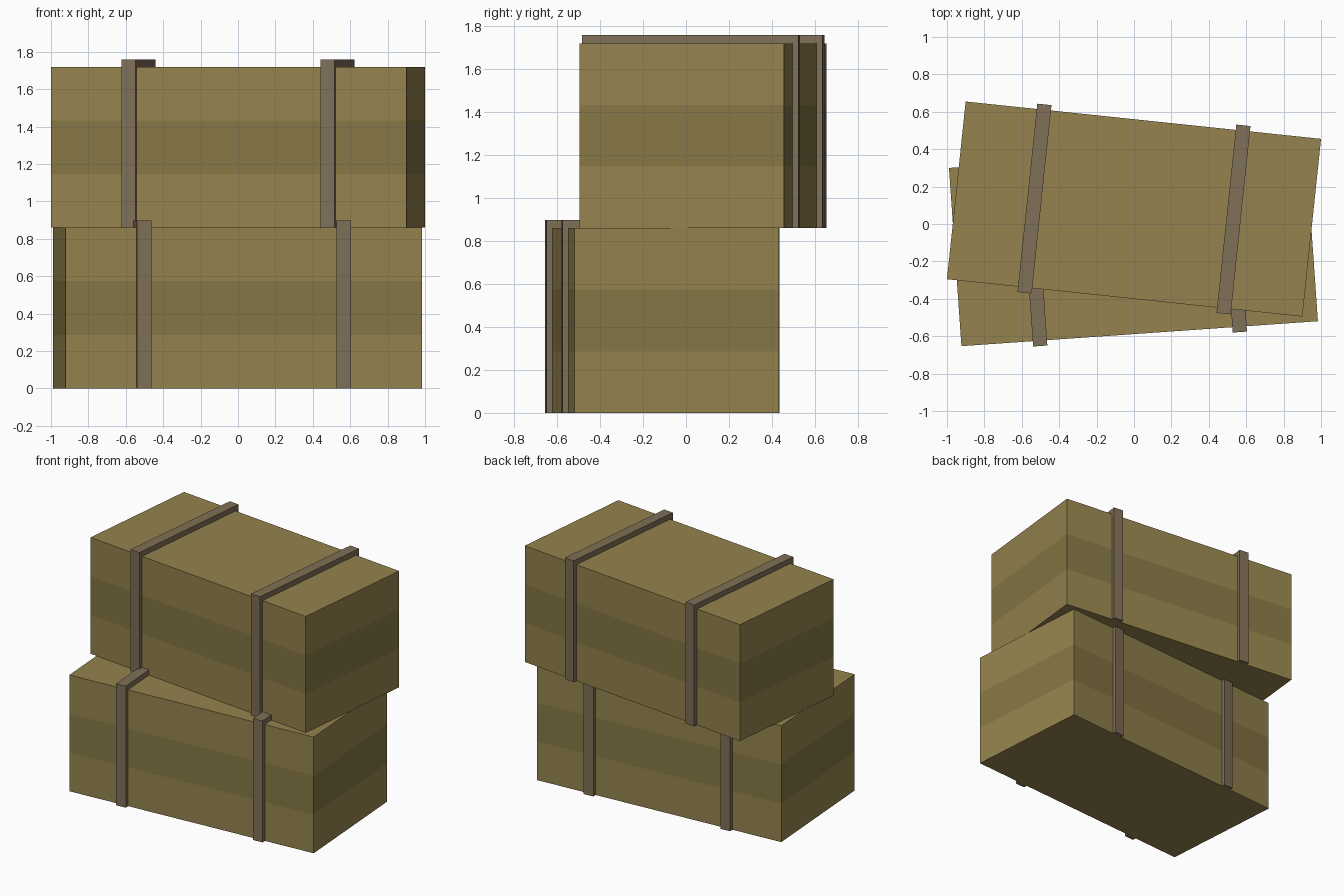
import bpy, bmesh
from math import radians

if "Cube" in bpy.data.objects:
    bpy.data.objects.remove(bpy.data.objects["Cube"])

S = 0.9553                       # half length of a bale
L, W, H = 2 * S, S, 0.9 * S      # bale length, width, height
STRAP_X, STRAP_W = 0.56 * S, 0.08 * S
OUT, RISE = 0.03 * S, 0.04 * S   # how far straps stand off the sides and top


def material(name, color):
    m = bpy.data.materials.new(name)
    m.diffuse_color = (*color, 1)
    m.use_nodes = True
    m.node_tree.nodes["Principled BSDF"].inputs["Base Color"].default_value = m.diffuse_color
    return m


straw = material("straw", (0.30, 0.23, 0.075))
dark_straw = material("dark_straw", (0.24, 0.185, 0.06))
strap_mat = material("strap", (0.215, 0.16, 0.095))


def finish(name, bm, mats, loc, angle):
    bmesh.ops.recalc_face_normals(bm, faces=bm.faces)
    me = bpy.data.meshes.new(name)
    bm.to_mesh(me)
    bm.free()
    for m in mats:
        me.materials.append(m)
    ob = bpy.data.objects.new(name, me)
    ob.location = loc
    ob.rotation_euler.z = angle
    bpy.context.collection.objects.link(ob)


def bale(name, loc, angle):
    # Box cut into three bands, the middle one darker
    bm = bmesh.new()
    bmesh.ops.create_cube(bm, size=1)
    for v in bm.verts:
        v.co = (v.co.x * L, v.co.y * W, (v.co.z + 0.5) * H)
    for k in (1, 2):
        bmesh.ops.bisect_plane(bm, geom=bm.verts[:] + bm.edges[:] + bm.faces[:],
                               plane_co=(0, 0, H * k / 3), plane_no=(0, 0, 1))
    for f in bm.faces:
        z = f.calc_center_median().z
        f.material_index = int(H / 3 < z < H * 2 / 3)
    finish(name, bm, (straw, dark_straw), loc, angle)


def strap(name, x, loc, angle):
    # Arch profile over the front, top and back of the bale
    a, b = W / 2, W / 2 + OUT
    profile = [(-b, 0), (-b, H + RISE), (b, H + RISE), (b, 0),
               (a, 0), (a, H), (-a, H), (-a, 0)]
    bm = bmesh.new()
    face = bm.faces.new([bm.verts.new((x - STRAP_W / 2, y, z)) for y, z in profile])
    ext = bmesh.ops.extrude_face_region(bm, geom=[face], use_keep_orig=True)
    bmesh.ops.translate(bm, vec=(STRAP_W, 0, 0),
                        verts=[g for g in ext["geom"] if isinstance(g, bmesh.types.BMVert)])
    finish(name, bm, (strap_mat,), loc, angle)


# Two stacked bales, each turned a little, with two straps each
for level, loc, deg in (("lower", (-0.003, -0.11, 0), 4),
                        ("upper", (0, 0.08, H), -6)):
    angle = radians(deg)
    bale(f"{level}_bale", loc, angle)
    for side, sx in (("left", -1), ("right", 1)):
        strap(f"{level}_{side}_strap", sx * STRAP_X, loc, angle)
